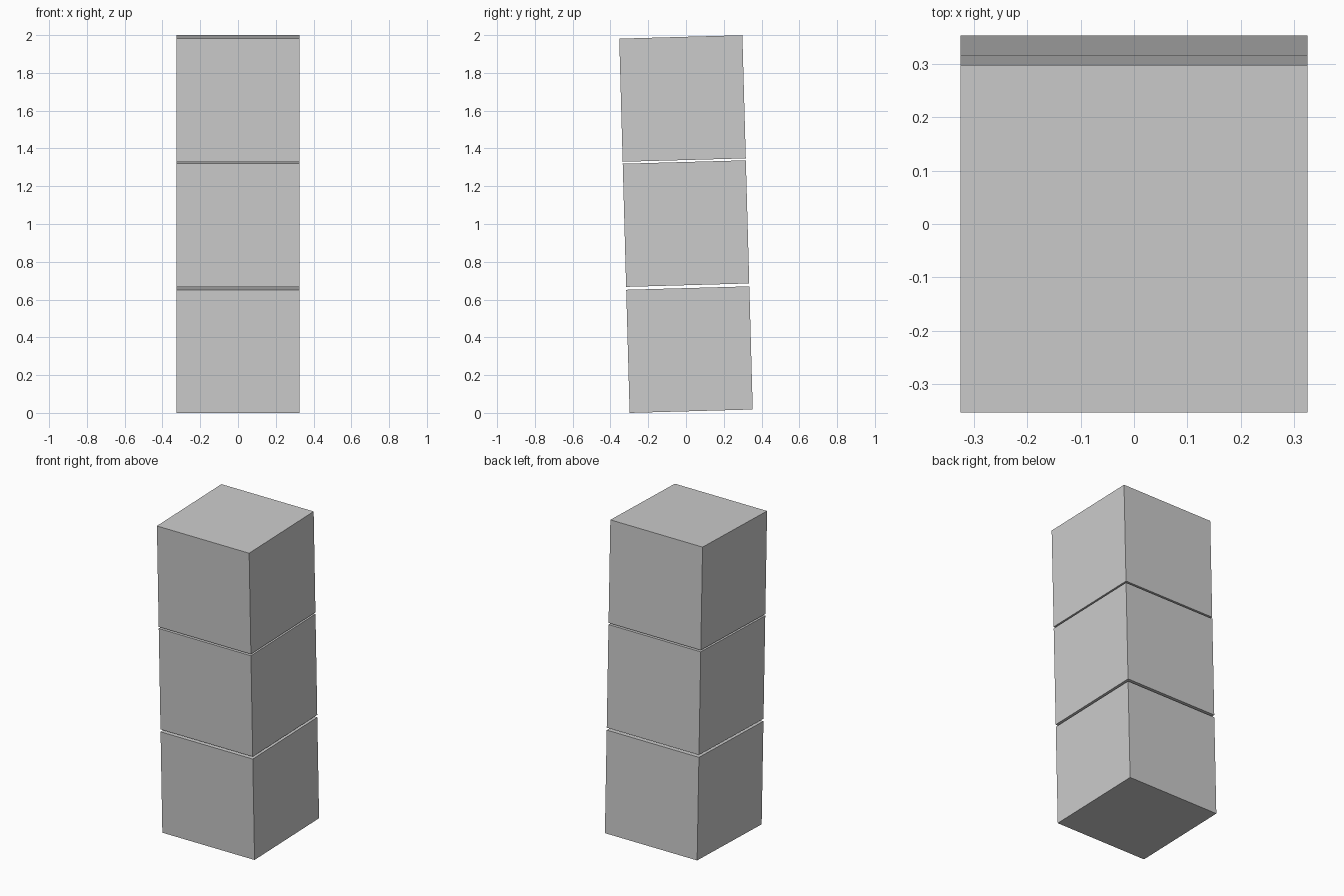
import bpy
import math
from mathutils import Matrix, Vector

if "Cube" in bpy.data.objects:
    bpy.data.objects.remove(bpy.data.objects["Cube"])

SIDE = 0.652            # edge length of each block
TILT = 0.0277           # lean of the whole stack towards the front, radians
BASES = (0.0, 0.6675, 1.33)   # distance of each block's base along the leaning axis

grey = bpy.data.materials.new("light grey")
grey.diffuse_color = (0.6, 0.6, 0.6, 1.0)
grey.use_nodes = True
grey.node_tree.nodes["Principled BSDF"].inputs["Base Color"].default_value = grey.diffuse_color

lean = Matrix.Rotation(TILT, 4, 'X')
height = BASES[-1] + SIDE
# Lowest edge rests on the ground, and the leaning stack is centred in y
corner = Vector((0, -SIDE / 2 * math.cos(TILT) + height / 2 * math.sin(TILT), 0))

# Three separate blocks stacked with thin gaps
for name, base in zip(("lower_block", "middle_block", "upper_block"), BASES):
    bpy.ops.mesh.primitive_cube_add(size=SIDE)
    block = bpy.context.object
    block.name = name
    block.data.materials.append(grey)
    centre = Vector((0, SIDE / 2, base + SIDE / 2))
    block.matrix_world = Matrix.Translation(corner + lean @ centre) @ lean
